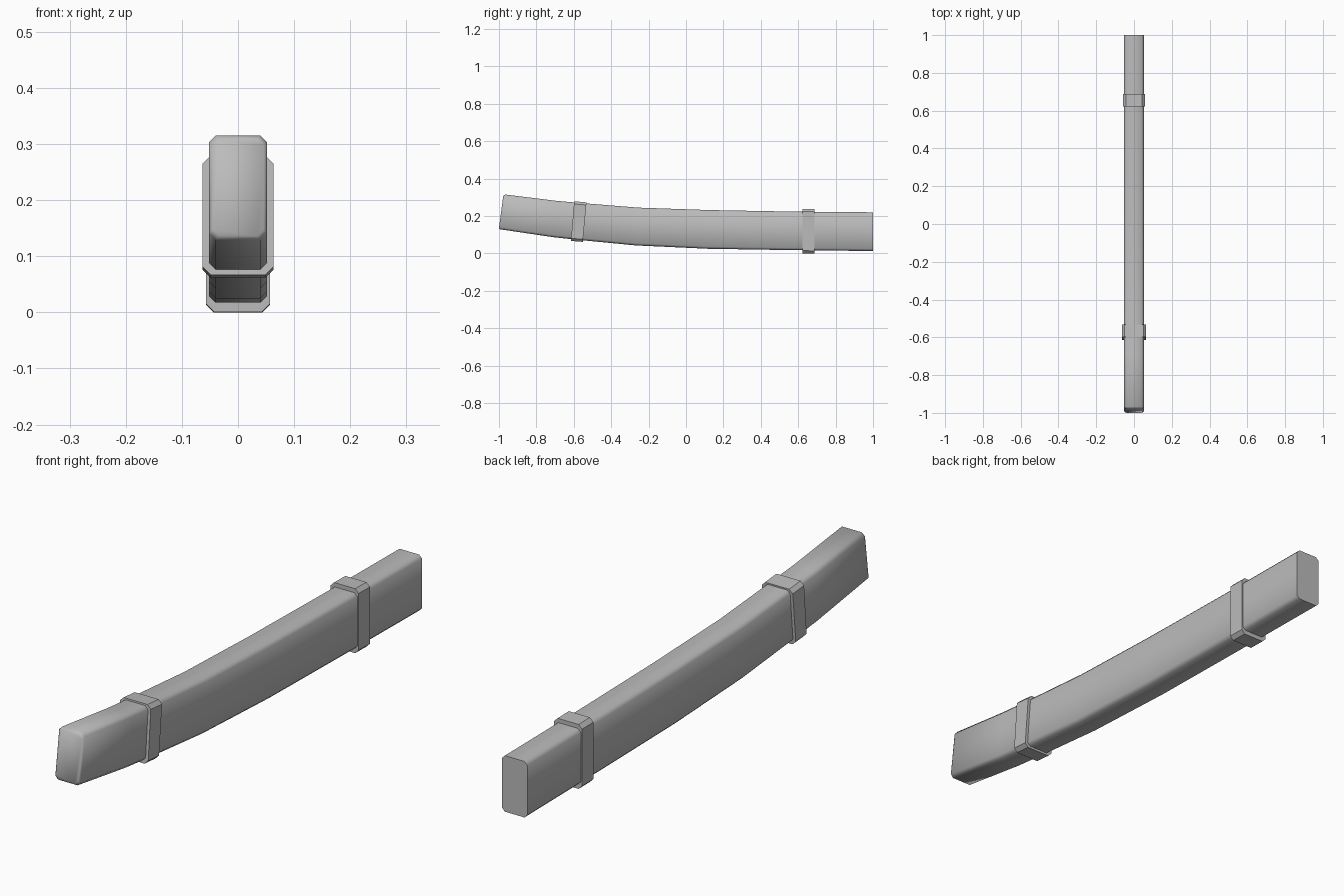
import bpy, bmesh, math
from mathutils import Vector

cube = bpy.data.objects.get("Cube")
if cube:
    bpy.data.objects.remove(cube)

grey = bpy.data.materials.new("plain grey")
grey.use_nodes = True
colour = (0.5, 0.5, 0.5, 1)
grey.diffuse_color = colour
grey.node_tree.nodes["Principled BSDF"].inputs["Base Color"].default_value = colour


def loft(name, stations, cut, angle):
    """Join chamfered rectangles; a station is (half width, bottom y, z, top y, z)."""
    bm = bmesh.new()
    rings = []
    for w, y0, z0, y1, z1 in stations:
        low, high = Vector((0, y0, z0)), Vector((0, y1, z1))
        up = (high - low).normalized() * cut
        side = Vector((w, 0, 0))
        inner = Vector((w - cut, 0, 0))
        points = [low - inner, low + inner, low + up + side, high - up + side,
                  high + inner, high - inner, high - up - side, low + up - side]
        rings.append([bm.verts.new(p) for p in points])
    for a, b in zip(rings, rings[1:]):
        for i in range(8):
            j = (i + 1) % 8
            bm.faces.new((a[i], a[j], b[j], b[i]))
    bm.faces.new(rings[0])
    bm.faces.new(rings[-1])
    bmesh.ops.recalc_face_normals(bm, faces=bm.faces)
    mesh = bpy.data.meshes.new(name)
    bm.to_mesh(mesh)
    bm.free()
    mesh.materials.append(grey)
    obj = bpy.data.objects.new(name, mesh)
    bpy.context.collection.objects.link(obj)
    bpy.ops.object.select_all(action='DESELECT')
    obj.select_set(True)
    bpy.context.view_layer.objects.active = obj
    bpy.ops.object.shade_smooth_by_angle(angle=math.radians(angle))
    return obj


# Gently curved sheath, with a softened raised tip and a square rear end
loft("sheath_body", [
    (0.046, -1.0, 0.136, -0.977, 0.309),
    (0.052, -0.993, 0.129, -0.967, 0.315),
    (0.052, -0.71, 0.087, -0.69, 0.281),
    (0.052, -0.58, 0.073, -0.565, 0.270),
    (0.052, -0.27, 0.043, -0.255, 0.245),
    (0.052, 0.12, 0.025, 0.125, 0.232),
    (0.052, 0.56, 0.018, 0.56, 0.224),
    (0.052, 1.0, 0.013, 1.0, 0.220),
], 0.012, 60)

# Raised collars around the sheath
loft("front_collar", [
    (0.063, -0.615, 0.067, -0.598, 0.279),
    (0.063, -0.552, 0.062, -0.532, 0.273),
], 0.014, 30)
loft("rear_collar", [
    (0.057, 0.622, 0.001, 0.622, 0.239),
    (0.057, 0.688, 0.0, 0.688, 0.238),
], 0.014, 30)
